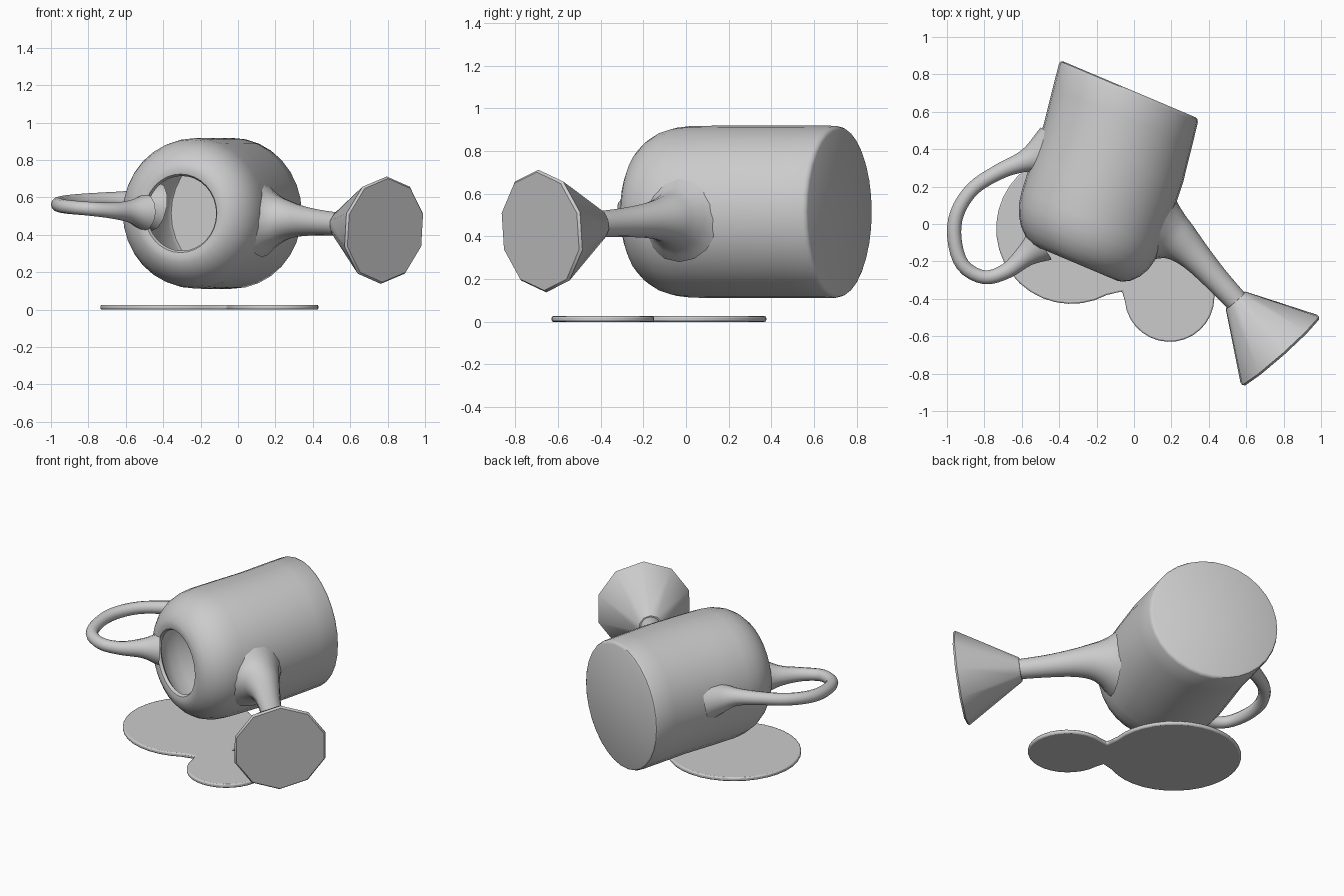
import bpy, bmesh, math
from mathutils import Vector

if "Cube" in bpy.data.objects:
    bpy.data.objects.remove(bpy.data.objects["Cube"])

UP = Vector((0, 0, 1))


def finish(name, bm, angle=40):
    bmesh.ops.recalc_face_normals(bm, faces=bm.faces)
    me = bpy.data.meshes.new(name)
    bm.to_mesh(me)
    bm.free()
    ob = bpy.data.objects.new(name, me)
    bpy.context.collection.objects.link(ob)
    bpy.ops.object.select_all(action='DESELECT')
    ob.select_set(True)
    bpy.context.view_layer.objects.active = ob
    bpy.ops.object.shade_smooth_by_angle(angle=math.radians(angle))
    return ob


def loft(name, rings, sides, caps=(True, True), angle=40):
    """Skin circles given as (centre, direction, radius)."""
    bm = bmesh.new()
    loops = []
    for c, d, r in rings:
        side = d.cross(UP).normalized()
        up = side.cross(d).normalized()
        loops.append([bm.verts.new(c + r * (math.sin(a) * side + math.cos(a) * up))
                      for a in (2 * math.pi * i / sides for i in range(sides))])
    for a, b in zip(loops, loops[1:]):
        for i in range(sides):
            j = (i + 1) % sides
            bm.faces.new((a[i], a[j], b[j], b[i]))
    for cap, loop in zip(caps, (loops[0], loops[-1])):
        if cap:
            bm.faces.new(loop)
    return finish(name, bm, angle)


def smooth(points, steps=4):
    """Catmull-Rom interpolation of tuples."""
    p = [Vector(q) for q in points]
    p = [2 * p[0] - p[1]] + p + [2 * p[-1] - p[-2]]
    out = []
    for a, b, c, d in zip(p, p[1:], p[2:], p[3:]):
        for k in range(steps):
            t = k / steps
            out.append(0.5 * (2 * b + (c - a) * t + (2 * a - 5 * b + 4 * c - d) * t**2
                              + (3 * b - a - 3 * c + d) * t**3))
    return out + [p[-2]]


def tube(name, points, sides, caps=(False, False)):
    """Tube through (x, y, z, radius) points."""
    q = smooth(points)
    pos = [v.to_3d() for v in q]
    n = len(q)
    rings = [(pos[i], (pos[min(i + 1, n - 1)] - pos[max(i - 1, 0)]).normalized(), q[i][3])
             for i in range(n)]
    return loft(name, rings, sides, caps)


# hollow can body lying on its side; the axis leans slightly sideways
base = Vector((-0.025, 0.72, 0.515))
axis = Vector((-0.389, -0.921, 0)).normalized()
across = Vector((0.921, -0.389, 0)).normalized()
profile = [(0.0, 0.385), (0.006, 0.397), (0.02, 0.403), (0.15, 0.404), (0.35, 0.404),
           (0.55, 0.404), (0.72, 0.402), (0.79, 0.394), (0.85, 0.375), (0.90, 0.345),
           (0.94, 0.305), (0.962, 0.265), (0.968, 0.235), (0.963, 0.21), (0.945, 0.2),
           (0.925, 0.225), (0.91, 0.27), (0.87, 0.32), (0.80, 0.355), (0.72, 0.365),
           (0.35, 0.365), (0.06, 0.365), (0.04, 0.35)]


def lean(s):
    return 0.055 * s / 0.35 if s < 0.35 else 0.055 + 0.075 * (s - 0.35)


loft("can_body", [(base + axis * s + across * lean(s), axis, r) for s, r in profile], 32)

# spout flaring into the body
tube("spout", [(0.13, -0.03, 0.48, 0.20), (0.19, -0.06, 0.48, 0.145), (0.25, -0.10, 0.48, 0.11),
               (0.33, -0.175, 0.475, 0.084), (0.44, -0.295, 0.465, 0.068),
               (0.57, -0.435, 0.455, 0.06)], 16)

# cone-shaped sprinkler head
tip, end = Vector((0.543, -0.408, 0.455)), Vector((0.787, -0.682, 0.424))
d = (end - tip).normalized()
loft("sprinkler_head", [(tip, d, 0.072), (tip + d * 0.012, d, 0.08), (end - d * 0.012, d, 0.288),
                        (end, d, 0.278)], 10, angle=50)

# loop handle
tube("handle", [(-0.44, 0.40, 0.55, 0.13), (-0.52, 0.36, 0.565, 0.09),
                (-0.60, 0.33, 0.58, 0.055), (-0.72, 0.28, 0.585, 0.042),
                (-0.86, 0.19, 0.58, 0.038), (-0.945, 0.06, 0.57, 0.038),
                (-0.96, -0.08, 0.56, 0.038), (-0.915, -0.22, 0.55, 0.037),
                (-0.80, -0.285, 0.54, 0.037), (-0.68, -0.25, 0.53, 0.042),
                (-0.58, -0.17, 0.525, 0.06), (-0.50, -0.11, 0.52, 0.10)], 12)

# puddle outline: two round lobes joined by a narrow neck
big, small = Vector((-0.335, -0.025)), Vector((0.19, -0.39))
u = (small - big).normalized()
v = Vector((-u.y, u.x))


def arc(c, r, start, stop, n):
    return [c + r * (math.cos(a) * u + math.sin(a) * v)
            for a in (math.radians(start + (stop - start) * i / n) for i in range(n + 1))]


neck = small - u * 0.225
outline = (arc(big, 0.402, 27, 333, 30) + [neck - v * 0.12]
           + arc(small, 0.24, -140, 140, 24) + [neck + v * 0.12])
bm = bmesh.new()
loops = [[bm.verts.new((p.x, p.y, z)) for p in outline] for z in (0, 0.026)]
bm.faces.new(loops[0])
bm.faces.new(loops[1])
for i in range(len(outline)):
    j = (i + 1) % len(outline)
    bm.faces.new((loops[0][i], loops[0][j], loops[1][j], loops[1][i]))
puddle = finish("puddle", bm)
bevel = puddle.modifiers.new("soft_rim", 'BEVEL')
bevel.width = 0.008
bevel.segments = 2
bevel.limit_method = 'ANGLE'
bevel.angle_limit = math.radians(50)
